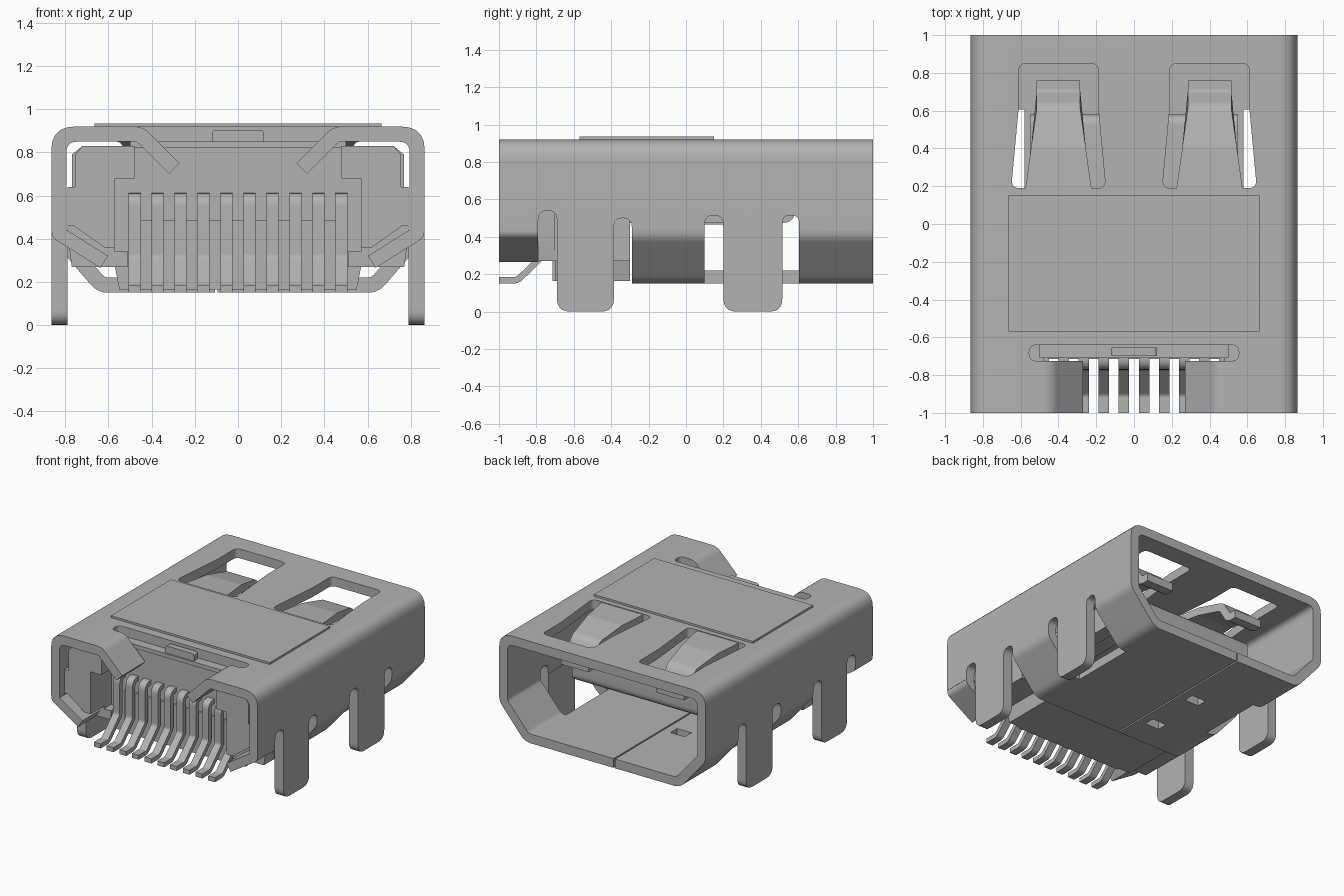
import bpy, bmesh, math
from mathutils import Vector

if "Cube" in bpy.data.objects:
    bpy.data.objects.remove(bpy.data.objects["Cube"])

GREY = (0.45, 0.45, 0.45, 1)
mat = bpy.data.materials.new("metal_grey")
mat.use_nodes = True
mat.diffuse_color = GREY
mat.node_tree.nodes["Principled BSDF"].inputs["Base Color"].default_value = GREY

AXES = {"x": lambda u, v, w: (w, u, v),      # outline in yz
        "y": lambda u, v, w: (u, w, v),      # outline in xz
        "z": lambda u, v, w: (u, v, w)}      # outline in xy


def fillet(pts, r, closed=True, n=5):
    """Round the corners of an outline; r is one radius or one per corner."""
    out, m = [], len(pts)
    for i, p in enumerate(pts):
        rad = r[i] if isinstance(r, (list, tuple)) else r
        p = Vector(p)
        if rad == 0 or (not closed and i in (0, m - 1)):
            out.append(p)
            continue
        a, b = Vector(pts[i - 1]) - p, Vector(pts[(i + 1) % m]) - p
        turn = math.pi - a.angle(b)
        d = min(rad * math.tan(turn / 2), a.length * 0.48, b.length * 0.48)
        s, e = p + a.normalized() * d, p + b.normalized() * d
        for k in range(n + 1):
            t = k / n
            out.append(s * (1 - t) ** 2 + p * 2 * t * (1 - t) + e * t * t)
    return out


def rect(u0, u1, v0, v1):
    return [(u0, v0), (u1, v0), (u1, v1), (u0, v1)]


def prism(name, pts, axis, a, b):
    """Extrude a flat outline along an axis from a to b."""
    bm = bmesh.new()
    lo, hi = ([bm.verts.new(AXES[axis](p[0], p[1], w)) for p in pts] for w in (a, b))
    bm.faces.new(lo)
    bm.faces.new(hi[::-1])
    for i in range(len(pts)):
        j = (i + 1) % len(pts)
        bm.faces.new((lo[j], lo[i], hi[i], hi[j]))
    bmesh.ops.recalc_face_normals(bm, faces=bm.faces)
    me = bpy.data.meshes.new(name)
    bm.to_mesh(me)
    bm.free()
    ob = bpy.data.objects.new(name, me)
    bpy.context.collection.objects.link(ob)
    me.materials.append(mat)
    return ob


def strip(name, path, r, thick, axis, a, b):
    """Bent sheet strip: a rounded path thickened and extruded."""
    pts = fillet(path, r, closed=False)
    left, right = [], []
    for i, p in enumerate(pts):
        d0 = (p - pts[i - 1]).normalized() if i else None
        d1 = (pts[i + 1] - p).normalized() if i < len(pts) - 1 else d0
        d0 = d0 or d1
        t = (d0 + d1).normalized()
        nrm = Vector((-t.y, t.x)) * (thick / 2 / max(t.dot(d1), 0.5))
        left.append(p + nrm)
        right.append(p - nrm)
    return prism(name, left + right[::-1], axis, a, b)


def cut(ob, cutters):
    for c in cutters:
        mod = ob.modifiers.new("cut", "BOOLEAN")
        mod.operation, mod.solver, mod.object = "DIFFERENCE", "EXACT", c
        bpy.context.view_layer.objects.active = ob
        bpy.ops.object.modifier_apply(modifier=mod.name)
        bpy.data.objects.remove(c)


def span(s, a, b):
    """Mirrored range on side s."""
    return min(s * a, s * b), max(s * a, s * b)


def both(half):
    """Complete a symmetric outline from its right half, top to bottom."""
    return half + [(-u, v) for u, v in half[::-1]]


# Sheet metal shell: rounded tube with cut-outs
shell = prism("shell", fillet(both([(.865, .92), (.865, .40), (.65, .15)]), .11), "y", -1, 1)
cutters = [
    prism("bore", fillet(both([(.795, .85), (.795, .426), (.618, .22)]), .05), "y", -1.1, 1.1),
    prism("front_bottom", rect(-1.1, -.29, 0, .44), "x", -1, 1),
    prism("slot_a", fillet(rect(-.79, -.69, .3, .54), .05), "x", -1, 1),
    prism("slot_b", fillet(rect(-.385, -.29, .3, .50), .05), "x", -1, 1),
    prism("slot_c", fillet(rect(.10, .20, .3, .515), .05), "x", -1, 1),
    prism("slot_d", fillet(rect(.515, .605, .3, .515), .05), "x", -1, 1),
    prism("front_top", rect(-.5, .5, -1.1, -.72), "z", .8, 1),
    prism("top_slot", fillet(rect(-.555, .555, -.725, -.64), .04), "z", .8, 1),
    prism("seam", rect(-.106, -.094, -.4, 1.1), "z", .1, .3),
]
for y in (-.04, .39):
    cutters.append(prism("bottom_window", rect(-.29, -.17, y - .04, y + .04), "z", .1, .3))
for s in (-1, 1):
    cutters.append(prism("leg_hole", rect(.10, .605, .1, .44), "x", *span(s, .58, 1)))
    window = [(.21, .85), (.21, .62), (.25, .19), (-.25, .19), (-.21, .62), (-.21, .85)]
    window = fillet(window, [.04, 0, .04, .04, 0, .04])
    cutters.append(prism("finger_window", [(u + s * .4, v) for u, v in window], "z", .8, 1))
cut(shell, cutters)

# Raised plate on the roof
prism("top_plate", rect(-.665, .665, -.57, .15), "z", .918, .935)

for s, side in ((1, "left"), (-1, "right")):
    # Solder legs
    for name, y0, y1 in (("front", -.69, -.385), ("back", .20, .515)):
        prism(f"{name}_leg_{side}", fillet(rect(y0, y1, 0, .44), [.07, .07, 0, 0]),
              "x", *span(s, .79, .865))
    # Bent retaining tabs at the front
    strip(f"lower_tab_{side}", [(s * .83, .44), (s * .83, .40), (s * .62, .293)][:1]
          + [(s * .83, .425), (s * .62, .293)], .1, .066, "y", -1, -.79)
    strip(f"upper_flap_{side}", [(s * .51, .885), (s * .455, .885), (s * .295, .725)],
          .15, .07, "y", -1, -.725)
    # Spring fingers, wider at the root
    finger = strip(f"spring_finger_{side}",
                   [(.185, .885), (.40, .875), (.61, .83), (.685, .71), (.76, .71)],
                   .06, .06, "x", -.115, .115)
    for v in finger.data.vertices:
        v.co.x = v.co.x * (1 + .52 * max(0, (.61 - v.co.y) / .42)) + s * .4
    # Insulator side blocks, clear of the tabs at the front
    top = [(.79, .64), (.755, .64), (.755, .79), (.72, .83), (.48, .83), (.48, .68), (.57, .68)]
    for name, y0, y1, low in (
            ("front", -.95, -.79, [(.57, .36), (.62, .36), (.76, .46), (.79, .46)]),
            ("rear", -.79, -.70, [(.57, .34), (.51, .34), (.51, .27), (.77, .27), (.79, .42)])):
        prism(f"{name}_block_{side}", [(s * u, v) for u, v in low + top], "y", y0, y1)

# Insulator body, key and mating tongue
prism("insulator_body", both([(.72, .83), (.77, .79), (.77, .27), (.57, .27), (.55, .165)]),
      "y", -.70, -.30)
prism("insulator_key", fillet(rect(-.12, .12, .82, .905), .02), "y", -.70, -.655)
prism("insulator_bar", rect(-.5, .5, .82, .85), "y", -.71, -.64)
prism("pin_comb", rect(-.45, .45, .165, .485), "y", -.715, -.69)
prism("tongue", fillet(rect(-.31, .58, .475, .665), [0, .06, .06, 0]), "x", -.55, .55)

# Row of ten bent contact pins with their tongue contacts
for i in range(10):
    x = (i - 4.5) * .1063
    strip(f"pin_{i + 1}", [(-.66, .595), (-.755, .595), (-.755, .31), (-.90, .168), (-1, .168)],
          .05, .034, "x", x - .028, x + .028)
    prism(f"tongue_contact_{i + 1}", rect(-.25, .48, .467, .48), "x", x - .028, x + .028)

# Smooth bends, crisp sheet edges
for ob in bpy.context.collection.objects:
    if ob.type == "MESH" and ob.data.materials and ob.data.materials[0] == mat:
        bpy.ops.object.select_all(action="DESELECT")
        ob.select_set(True)
        bpy.context.view_layer.objects.active = ob
        bpy.ops.object.shade_smooth_by_angle(angle=math.radians(30))
        wn = ob.modifiers.new("weighted_normals", "WEIGHTED_NORMAL")
        wn.keep_sharp = True
